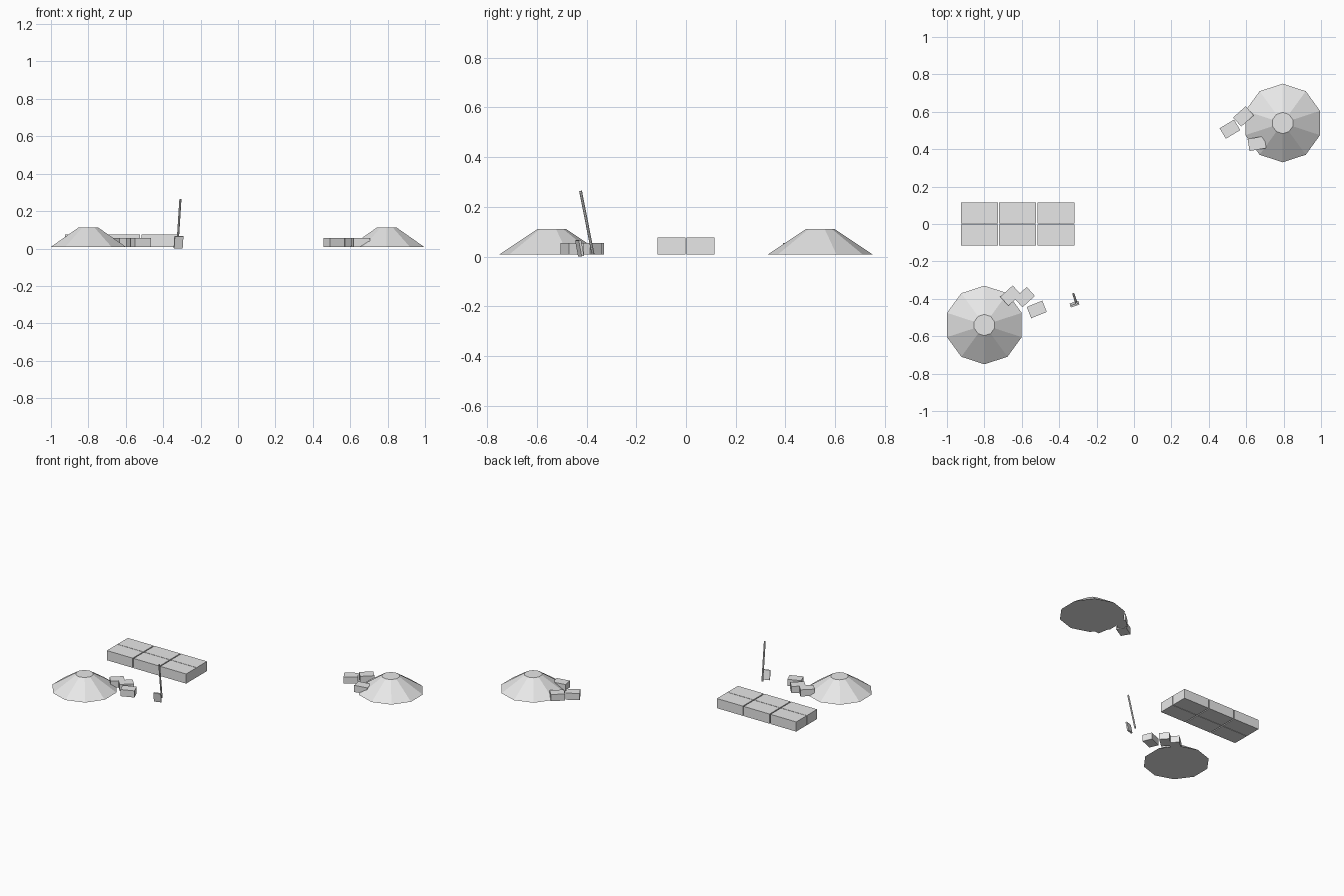
import bpy, math
from mathutils import Matrix, Vector

if "Cube" in bpy.data.objects:
    bpy.data.objects.remove(bpy.data.objects["Cube"])

grey = bpy.data.materials.new("plain_grey")
grey.diffuse_color = (0.8, 0.8, 0.8, 1)
grey.use_nodes = True
grey.node_tree.nodes["Principled BSDF"].inputs["Base Color"].default_value = grey.diffuse_color


def finish(name):
    ob = bpy.context.object
    ob.name = name
    ob.data.materials.append(grey)
    return ob


def box(name, size, centre, turn=0.0, tilt=0.0):
    bpy.ops.mesh.primitive_cube_add(size=1)
    ob = finish(name)
    spin = Matrix.Rotation(math.radians(turn), 4, 'Z') @ Matrix.Rotation(math.radians(tilt), 4, 'X')
    ob.data.transform(Matrix.Translation(centre) @ spin @ Matrix.Diagonal((*size, 1)))
    return ob


def rod(name, start, end, radius, sides):
    a, b = Vector(start), Vector(end)
    bpy.ops.mesh.primitive_cylinder_add(vertices=sides, radius=radius, depth=(b - a).length)
    ob = finish(name)
    spin = (b - a).to_track_quat('Z', 'Y').to_matrix().to_4x4()
    ob.data.transform(Matrix.Translation((a + b) / 2) @ spin)
    return ob


BASE = 0.009

# Ten-sided heaps with flat tops
for name, x, y in (("left_heap", -0.8, -0.54), ("right_heap", 0.795, 0.54)):
    bpy.ops.mesh.primitive_cone_add(vertices=10, radius1=0.21, radius2=0.057, depth=0.102,
                                    location=(x, y, BASE + 0.051))
    finish(name)

# Stacked pallet of large blocks, three by two
for i in range(3):
    for j in range(2):
        box(f"large_block_{i}_{j}", (0.198, 0.113, 0.067),
            (-0.622 + (i - 1) * 0.205, (j - 0.5) * 0.116, BASE + 0.0335))

# Loose bricks scattered beside the heaps
bricks = [(0.513, 0.507, 31), (0.585, 0.575, 42), (0.657, 0.43, 10),
          (-0.66, -0.383, 42), (-0.585, -0.391, 42), (-0.52, -0.457, 22)]
for n, (x, y, turn) in enumerate(bricks):
    box(f"loose_brick_{n}", (0.09, 0.065, 0.046), (x, y, BASE + 0.023), turn)

# Shovel: leaning handle and separate blade
rod("shovel_handle", (-0.324, -0.374, 0.01), (-0.308, -0.424, 0.264), 0.006, 8)
box("shovel_blade", (0.048, 0.01, 0.065), (-0.318, -0.428, 0.034), 18, 11)
